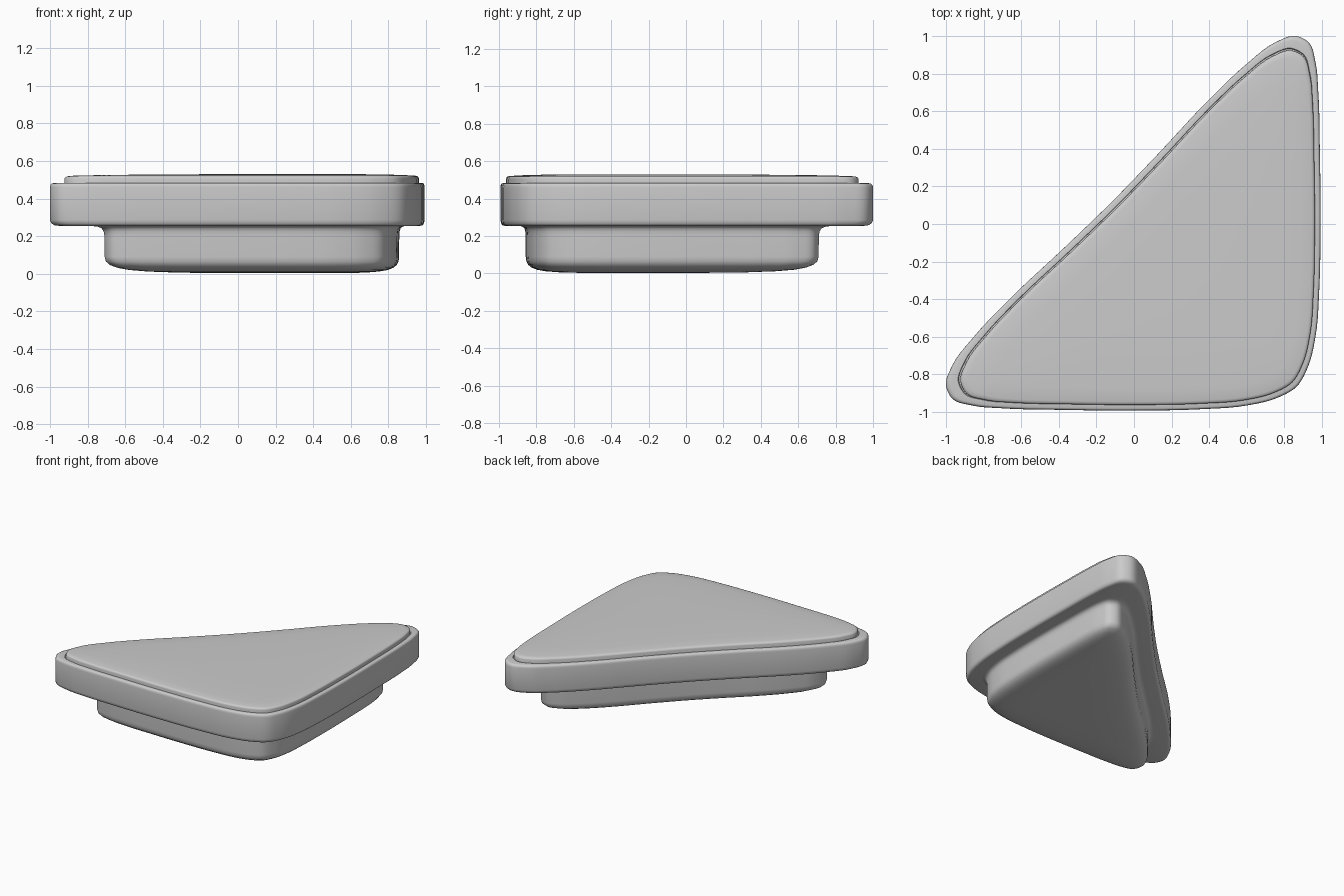
import bpy
import bmesh
from mathutils import Vector

cube = bpy.data.objects.get("Cube")
if cube:
    bpy.data.objects.remove(cube)

grey = bpy.data.materials.new("plain grey")
grey.use_nodes = True
colour = (0.6, 0.6, 0.6, 1)
grey.diffuse_color = colour
grey.node_tree.nodes["Principled BSDF"].inputs["Base Color"].default_value = colour

# Half outline: middle of the long edge, around one tip, to the square corner
half = [(-0.118, 0.118), (0.13, 0.375), (0.4, 0.663), (0.6, 0.852), (0.75, 0.965),
        (0.86, 1.0), (0.93, 0.965), (0.965, 0.86), (0.98, 0.7), (0.988, 0.4),
        (0.992, 0), (0.985, -0.35), (0.965, -0.6), (0.925, -0.76), (0.865, -0.865)]
mirrored = [(-y, -x) for x, y in half[-2:0:-1]]
control = [Vector(p) for p in half + mirrored]
CENTRE = Vector((0.4, -0.4))


def smooth_loop(pts, steps=5):
    """Closed curve through the points, with tangents scaled to the spacing."""
    n = len(pts)
    tangents = []
    for i in range(n):
        a, b, c = pts[i - 1], pts[i], pts[(i + 1) % n]
        d0, d1 = (b - a).length, (c - b).length
        tangents.append(((b - a) / d0 * d1 + (c - b) / d1 * d0) / (d0 + d1))
    loop = []
    for i in range(n):
        j = (i + 1) % n
        p, q = pts[i], pts[j]
        d = (q - p).length
        for s in range(steps):
            t = s / steps
            h = t * t * (3 - 2 * t)
            loop.append(p * (1 - h) + q * h
                        + tangents[i] * d * t * (1 - t) ** 2
                        - tangents[j] * d * t * t * (1 - t))
    return loop


outline = smooth_loop(control)


def loft(name, profile, centre=CENTRE):
    """Stack scaled copies of the outline at (scale, height) and cap the ends."""
    bm = bmesh.new()
    rings = []
    for scale, z in profile:
        ring = []
        for p in outline:
            v = centre + (p - centre) * scale
            ring.append(bm.verts.new((v.x, v.y, z)))
        rings.append(ring)
    n = len(outline)
    for low, high in zip(rings, rings[1:]):
        for i in range(n):
            j = (i + 1) % n
            bm.faces.new((low[i], low[j], high[j], high[i]))
    for ring in (rings[0], rings[-1]):
        z = ring[0].co.z
        hub = bm.verts.new((centre.x, centre.y, z))
        for i in range(n):
            bm.faces.new((ring[i], ring[(i + 1) % n], hub))
    bmesh.ops.recalc_face_normals(bm, faces=bm.faces)
    mesh = bpy.data.meshes.new(name)
    bm.to_mesh(mesh)
    bm.free()
    mesh.materials.append(grey)
    obj = bpy.data.objects.new(name, mesh)
    bpy.context.collection.objects.link(obj)
    bpy.ops.object.select_all(action="DESELECT")
    obj.select_set(True)
    bpy.context.view_layer.objects.active = obj
    bpy.ops.object.shade_smooth_by_angle(angle=0.7)
    return obj


# Lower plug with a softly rounded base, flaring into the wide slab
loft("base_and_slab", [
    (0.3, 0.003), (0.5, 0.006), (0.62, 0.012), (0.69, 0.02), (0.735, 0.031),
    (0.765, 0.046), (0.781, 0.065), (0.786, 0.09), (0.787, 0.2), (0.79, 0.225),
    (0.798, 0.242), (0.815, 0.251), (0.84, 0.254), (0.965, 0.255), (0.982, 0.258),
    (0.994, 0.267), (1.0, 0.285), (1.0, 0.46), (0.998, 0.472), (0.992, 0.48),
    (0.982, 0.483), (0.952, 0.483), (0.949, 0.475)], Vector((0.36, -0.36)))

# Raised top panel with a slightly domed face
loft("top_panel", [
    (0.946, 0.46), (0.946, 0.505), (0.943, 0.513), (0.935, 0.518),
    (0.915, 0.521), (0.8, 0.525), (0.6, 0.528), (0.3, 0.53)], Vector((0.43, -0.43)))
